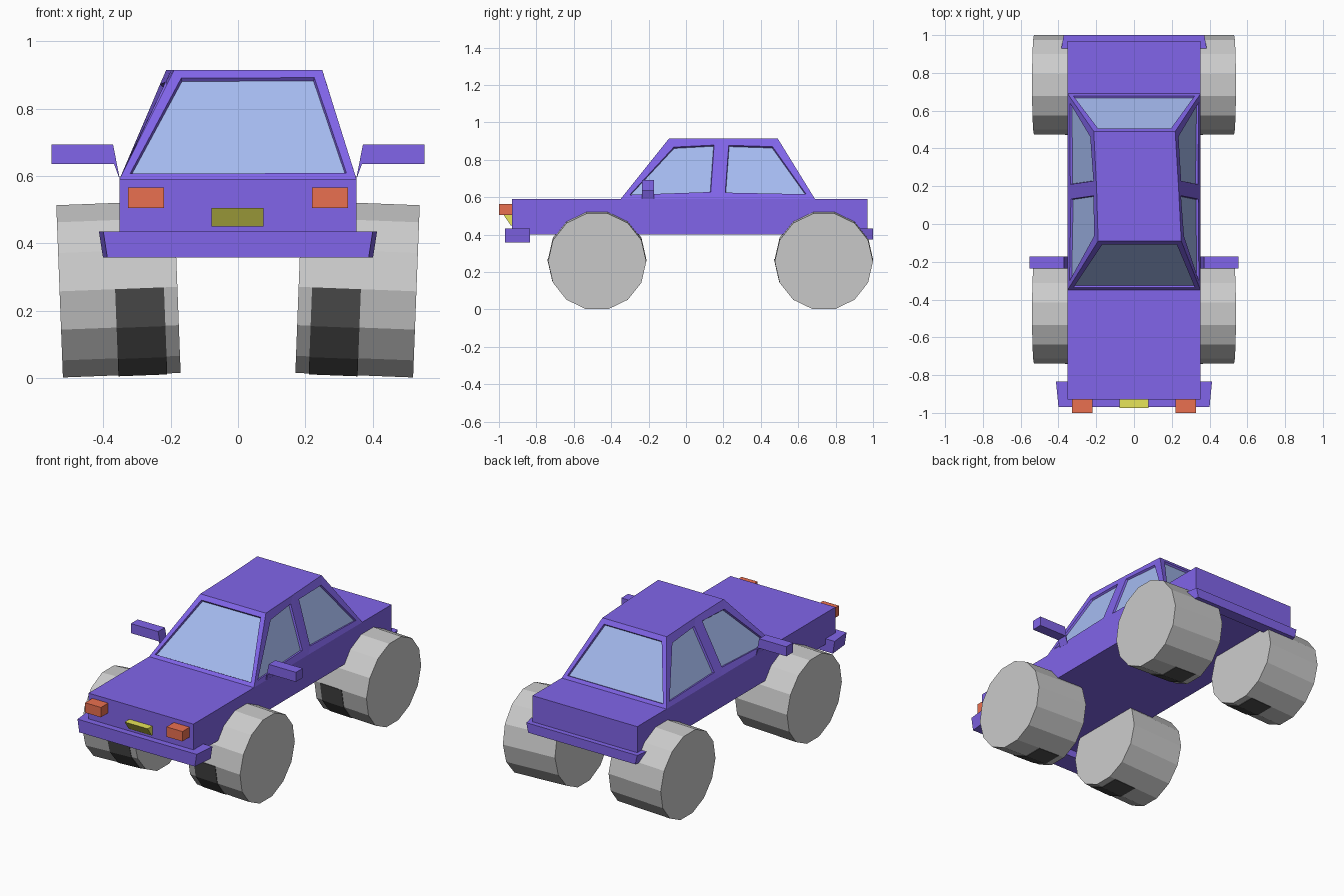
import bpy, bmesh, math
from mathutils import Matrix

if "Cube" in bpy.data.objects:
    bpy.data.objects.remove(bpy.data.objects["Cube"])


def material(name, rgb):
    m = bpy.data.materials.new(name)
    m.diffuse_color = (*rgb, 1)
    m.use_nodes = True
    m.node_tree.nodes["Principled BSDF"].inputs["Base Color"].default_value = m.diffuse_color
    return m


BLUE = material("blue paint", (0.22, 0.13, 0.82))
GLASS = material("glass", (0.38, 0.50, 0.88))
RED = material("red lamp", (0.82, 0.16, 0.08))
YELLOW = material("yellow plate", (0.80, 0.78, 0.10))
BLACK = material("black", (0.08, 0.08, 0.08))


def finish(name, bm, *mats):
    me = bpy.data.meshes.new(name)
    bm.to_mesh(me)
    bm.free()
    for m in mats:
        me.materials.append(m)
    ob = bpy.data.objects.new(name, me)
    bpy.context.collection.objects.link(ob)
    return ob


def loft(name, a, b, *mats):
    """Closed solid between two matching outlines."""
    bm = bmesh.new()
    va, vb = [bm.verts.new(p) for p in a], [bm.verts.new(p) for p in b]
    n = len(a)
    bm.faces.new(va)
    bm.faces.new(vb)
    for i in range(n):
        j = (i + 1) % n
        bm.faces.new((va[i], va[j], vb[j], vb[i]))
    bmesh.ops.recalc_face_normals(bm, faces=bm.faces)
    return finish(name, bm, *mats)


def along_x(name, yz, x0, x1, mat):
    return loft(name, [(x0, y, z) for y, z in yz], [(x1, y, z) for y, z in yz], mat)


def along_y(name, xz, y0, y1, mat):
    return loft(name, [(x, y0, z) for x, z in xz], [(x, y1, z) for x, z in xz], mat)


# Lower body
along_x("body", [(-0.93, 0.40), (0.97, 0.40), (0.97, 0.59), (-0.93, 0.59)], -0.352, 0.352, BLUE)

# Cabin with a slightly lopsided roof; windows are recessed by insetting
bm = bmesh.new()
base = [(-.352, -.35), (.352, -.35), (.352, .17), (.352, .69), (-.352, .69), (-.352, .17)]
roof = [(-.19, -.09), (.25, -.09), (.236, .19), (.218, .49), (-.213, .49), (-.198, .19)]
lo = [bm.verts.new((x, y, 0.59)) for x, y in base]
hi = [bm.verts.new((x, y, 0.915)) for x, y in roof]
bm.faces.new(lo)
bm.faces.new(hi)
sides = []
for i in range(6):
    j = (i + 1) % 6
    sides.append(bm.faces.new((lo[i], lo[j], hi[j], hi[i])))
bmesh.ops.recalc_face_normals(bm, faces=bm.faces)
for i, f in enumerate(sides):
    margin = 0.038 if i in (0, 3) else 0.055
    bmesh.ops.inset_individual(bm, faces=[f], thickness=margin)
    bmesh.ops.inset_individual(bm, faces=[f], thickness=0.004, depth=-0.012)
    f.material_index = 1
finish("cabin", bm, BLUE, GLASS)


# Bumpers, tapering towards their outer ends and undersides
def bumper(name, y_in, y_out, half, z0, z1):
    def ring(z, shrink):
        return [(-half + shrink, y_in, z), (half - shrink, y_in, z),
                (half - shrink - 0.013, y_out, z), (-half + shrink + 0.013, y_out, z)]
    loft(name, ring(z0, 0.012), ring(z1, 0), BLUE)


bumper("front_bumper", -0.835, -0.968, 0.413, 0.357, 0.434)
bumper("rear_bumper", 0.93, 1.0, 0.385, 0.375, 0.432)

# Number plate wedge
along_x("front_plate", [(-0.975, 0.505), (-0.925, 0.505), (-0.925, 0.45), (-0.937, 0.45)],
        -0.078, 0.076, YELLOW)

# Wheels: 14 flat sides, leaning outwards at the top
N, R, HALF = 14, 0.2625, 0.175


def place(ob, side, y):
    ob.data.transform(Matrix.Translation((side * 0.355, y, 0.2637))
                      @ Matrix.Rotation(side * math.radians(2.2), 4, 'Y'))


def arc(x, r, count):
    # starts at the front and runs down under the wheel
    return [(x, -r * math.cos(i * 2 * math.pi / N), -r * math.sin(i * 2 * math.pi / N))
            for i in range(count)]


for side, s in (("left", -1), ("right", 1)):
    lamp = [(s * 0.22, 0.505), (s * 0.327, 0.505), (s * 0.327, 0.565), (s * 0.22, 0.565)]
    along_y(side + "_headlight", lamp, -1.0, -0.92, RED)

    # Door mirror with its slim arm
    mirror = [(s * 0.35, 0.585), (s * 0.371, 0.693), (s * 0.554, 0.693),
              (s * 0.554, 0.635), (s * 0.368, 0.635)]
    along_y(side + "_mirror", mirror, -0.236, -0.171, BLUE)

    for end, y in (("front", -0.475), ("rear", 0.737)):
        wheel = loft(f"{end}_{side}_wheel", arc(-HALF, R, N), arc(HALF, R, N))
        place(wheel, s, y)
        # Black patch on the lower front tread
        x0, x1 = sorted((s * 0.01, -s * 0.135))
        patch = loft(f"{end}_{side}_tread_patch",
                     [(x0, 0, -0.1), (x0, -0.1, 0)] + arc(x0, R + 0.003, 5),
                     [(x1, 0, -0.1), (x1, -0.1, 0)] + arc(x1, R + 0.003, 5), BLACK)
        place(patch, s, y)
